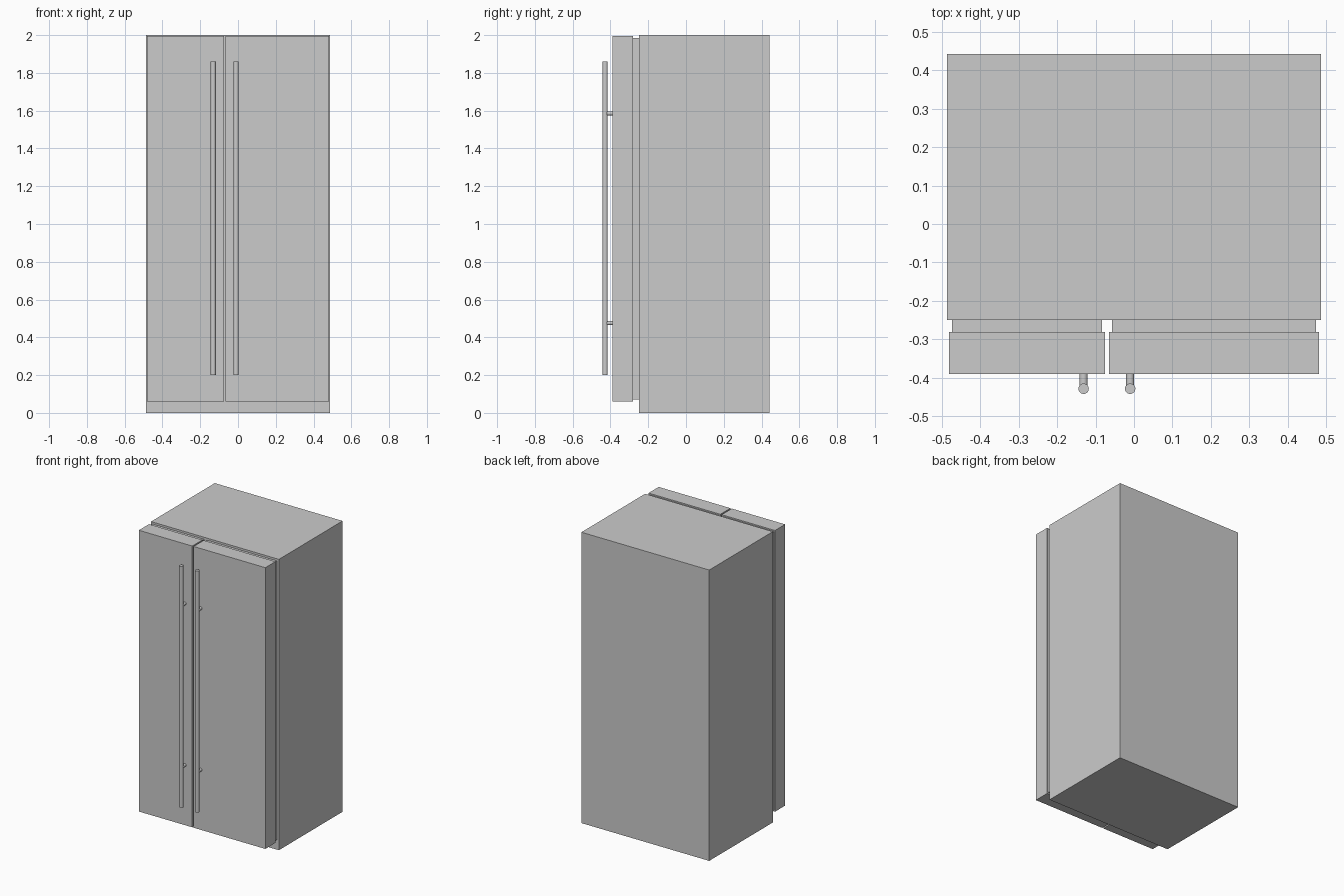
import bpy
from math import pi

if "Cube" in bpy.data.objects:
    bpy.data.objects.remove(bpy.data.objects["Cube"])


def box(name, x, y, z):
    """Box from (min, max) ranges on each axis."""
    bpy.ops.mesh.primitive_cube_add(size=1, location=[(a + b) / 2 for a, b in (x, y, z)])
    ob = bpy.context.object
    ob.name = name
    ob.scale = [b - a for a, b in (x, y, z)]
    bpy.ops.object.transform_apply(location=False, rotation=False, scale=True)
    return ob


def rod(name, radius, length, location, rotation=(0, 0, 0)):
    bpy.ops.mesh.primitive_cylinder_add(vertices=32, radius=radius, depth=length,
                                        location=location, rotation=rotation)
    ob = bpy.context.object
    ob.name = name
    bpy.ops.object.shade_smooth_by_angle()
    return ob


# Cabinet
BACK, CABINET_FRONT, DOOR_BACK, DOOR_FRONT = 0.442, -0.25, -0.28, -0.39
box("cabinet", (-0.486, 0.486), (CABINET_FRONT, BACK), (0, 2))

# Doors: narrow left, wide right, each with an inset seal and a bar handle
HANDLE_Y = -0.428
for side, x0, x1, handle_x in (("left", -0.481, -0.075, -0.131),
                               ("right", -0.065, 0.481, -0.01)):
    box(side + "_door", (x0, x1), (DOOR_FRONT, DOOR_BACK), (0.061, 1.995))
    box(side + "_door_seal", (x0 + 0.008, x1 - 0.008),
        (DOOR_BACK, CABINET_FRONT), (0.07, 1.986))
    rod(side + "_handle", 0.0135, 1.66, (handle_x, HANDLE_Y, 1.03))
    for level, z in (("lower", 0.475), ("upper", 1.585)):
        rod(f"{side}_handle_{level}_mount", 0.0105, DOOR_FRONT - HANDLE_Y,
            (handle_x, (DOOR_FRONT + HANDLE_Y) / 2, z), (pi / 2, 0, 0))
